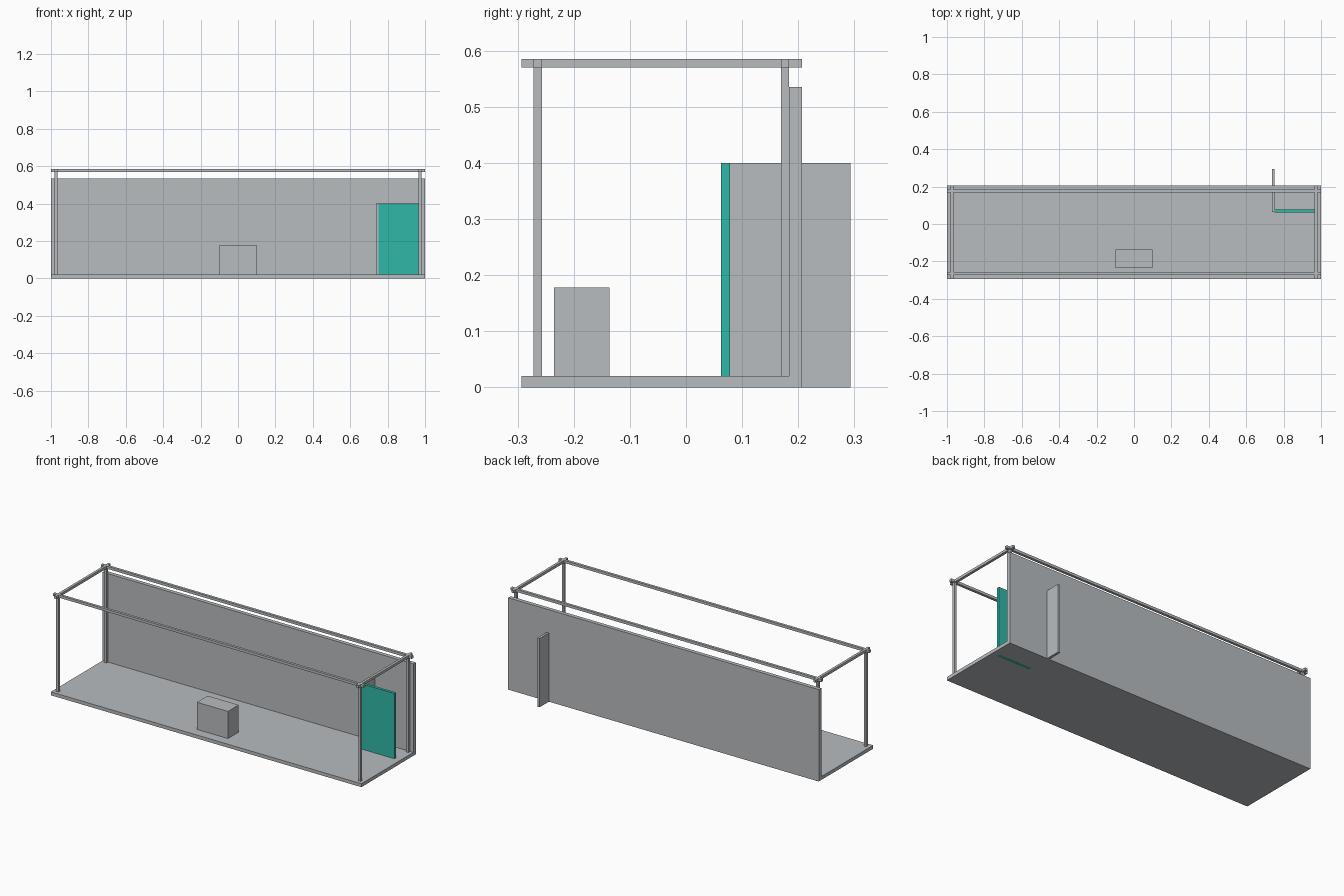
import bpy

if "Cube" in bpy.data.objects:
    bpy.data.objects.remove(bpy.data.objects["Cube"])


def material(name, rgb):
    m = bpy.data.materials.new(name)
    m.diffuse_color = (*rgb, 1.0)
    m.use_nodes = True
    m.node_tree.nodes["Principled BSDF"].inputs["Base Color"].default_value = m.diffuse_color
    return m


GREY = material("light_grey", (0.479, 0.503, 0.521))
TEAL = material("teal", (0.03, 0.479, 0.386))


def box(name, x, y, z, mat=GREY):
    """Axis-aligned box given as (min, max) per axis."""
    bpy.ops.mesh.primitive_cube_add(size=1, location=[sum(r) / 2 for r in (x, y, z)])
    ob = bpy.context.object
    ob.name = name
    ob.scale = [r[1] - r[0] for r in (x, y, z)]
    bpy.ops.object.transform_apply(location=False, rotation=False, scale=True)
    ob.data.materials.append(mat)
    return ob


FRONT, BACK = -0.293, 0.207
FLOOR_TOP, WALL_FRONT = 0.02, 0.184
RAIL_BOTTOM, RAIL_TOP = 0.57, 0.585

# Floor slab and back wall
box("floor", (-1, 1), (FRONT, WALL_FRONT), (0, FLOOR_TOP))
box("back_wall", (-1, 1), (WALL_FRONT, BACK), (0, 0.535))

# Counter on the floor
box("counter", (-0.1, 0.1), (-0.235, -0.136), (FLOOR_TOP, 0.178))

# Store room: side partition running through the wall, and coloured front panel
box("side_partition", (0.738, 0.752), (0.064, 0.293), (0, 0.4))
box("teal_panel", (0.752, 0.964), (0.062, 0.078), (-0.0005, 0.4), TEAL)

# Overhead frame: four posts, two long rails, two cross rails
post_x = {"left": (-0.98, -0.965), "right": (0.965, 0.98)}
post_y = {"front": (-0.272, -0.257), "back": (0.169, 0.184)}
for side, x in post_x.items():
    for end, y in post_y.items():
        box(f"{end}_{side}_post", x, y, (FLOOR_TOP, RAIL_BOTTOM))
    box(f"{side}_cross_rail", x, (FRONT, BACK), (RAIL_BOTTOM, RAIL_TOP))
for end, y in post_y.items():
    box(f"{end}_long_rail", (-1, 1), y, (RAIL_BOTTOM, RAIL_TOP))
